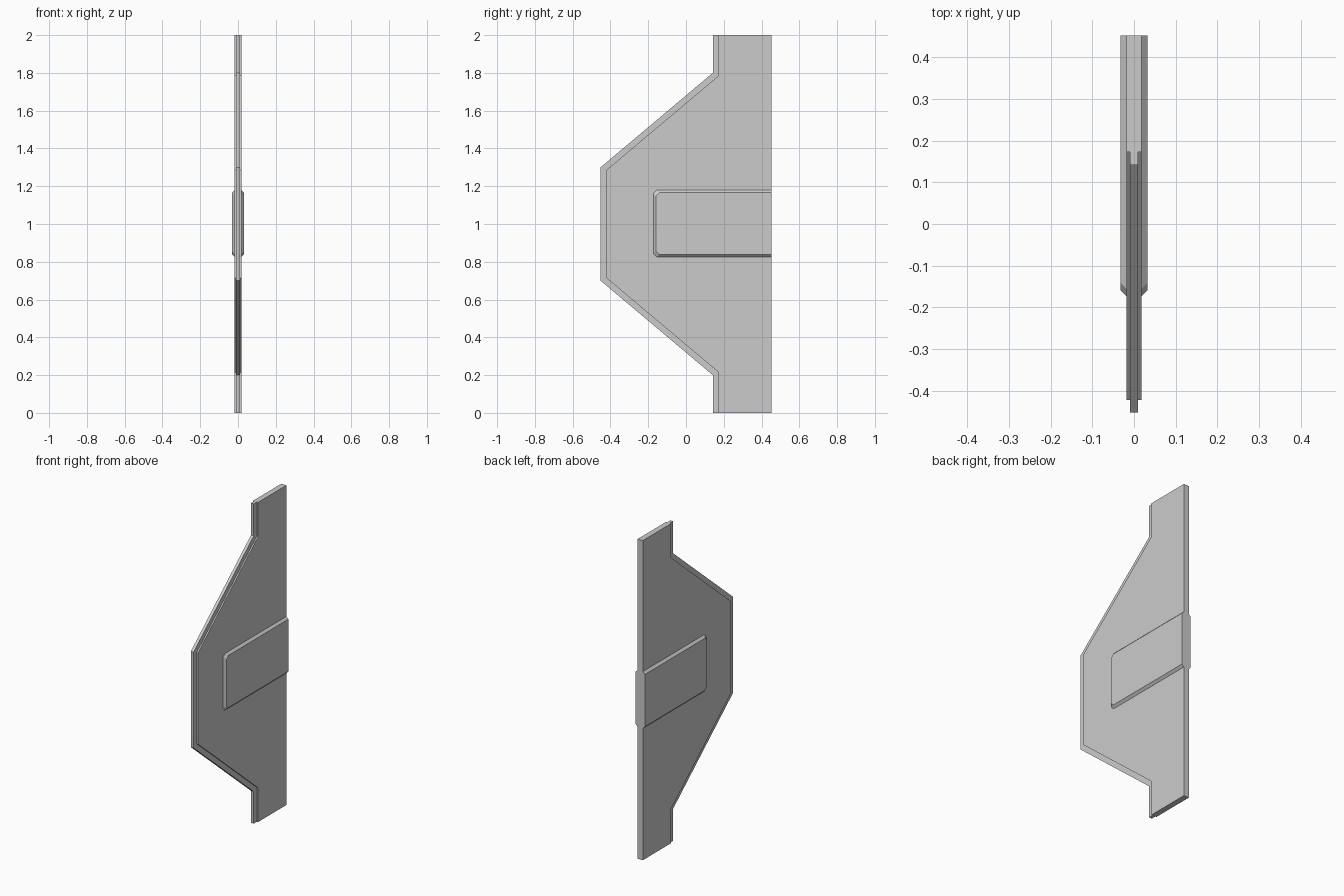
import bpy, bmesh
from mathutils import Vector

cube = bpy.data.objects.get("Cube")
if cube:
    bpy.data.objects.remove(cube, do_unlink=True)

grey = bpy.data.materials.new("plain grey")
grey.use_nodes = True
color = (0.6, 0.6, 0.6, 1)
grey.diffuse_color = color
grey.node_tree.nodes["Principled BSDF"].inputs["Base Color"].default_value = color

BACK = 0.4525


def offset_line(points, d):
    """Shift an open (y, z) path sideways by d; its ends stay level in z."""
    pts = [Vector(p) for p in points]
    dirs = [(b - a).normalized() for a, b in zip(pts, pts[1:])]
    normals = [Vector((-v.y, v.x)) for v in dirs]
    result = [pts[0] + normals[0] * d]
    for p, n, m in zip(pts[1:], normals, normals[1:]):
        result.append(p + (n + m) * d / (1 + n.dot(m)))
    return result + [pts[-1] + normals[-1] * d]


def loft(name, sections):
    """Solid through (x, outline) sections stacked along x."""
    bm = bmesh.new()
    rings = [[bm.verts.new((x, p[0], p[1])) for p in outline] for x, outline in sections]
    bm.faces.new(rings[0])
    bm.faces.new(rings[-1])
    for r, s in zip(rings, rings[1:]):
        for i in range(len(r)):
            j = (i + 1) % len(r)
            bm.faces.new((r[i], r[j], s[j], s[i]))
    bmesh.ops.recalc_face_normals(bm, faces=bm.faces)
    mesh = bpy.data.meshes.new(name)
    bm.to_mesh(mesh)
    bm.free()
    mesh.materials.append(grey)
    obj = bpy.data.objects.new(name, mesh)
    bpy.context.collection.objects.link(obj)


def closed(path):
    """Close a path along the straight back edge."""
    return [(BACK, path[0][1])] + [tuple(p) for p in path] + [(BACK, path[-1][1])]


# Stepped plate: thin core with a slightly smaller cover on each side
edge = [(0.142, 2), (0.142, 1.8), (-BACK, 1.3), (-BACK, 0.7), (0.142, 0.2), (0.142, 0)]
core = closed(edge)
cover = closed(offset_line(edge, 0.031))
loft("core_plate", [(-0.0095, core), (0.0095, core)])


# Raised bar with clipped front corners and a bevelled rim
def bar(inset):
    front, top, low, clip = -0.173 + inset, 1.18 - inset, 0.825 + inset, 0.018
    return closed([(front + clip, top), (front, top - clip),
                   (front, low + clip), (front + clip, low)])


for side, label in ((1, "left"), (-1, "right")):
    loft(label + "_cover_plate", [(side * 0.0095, cover), (side * 0.018, cover)])
    loft(label + "_bar", [(side * 0.018, bar(0)), (side * 0.032, bar(0.014))])
